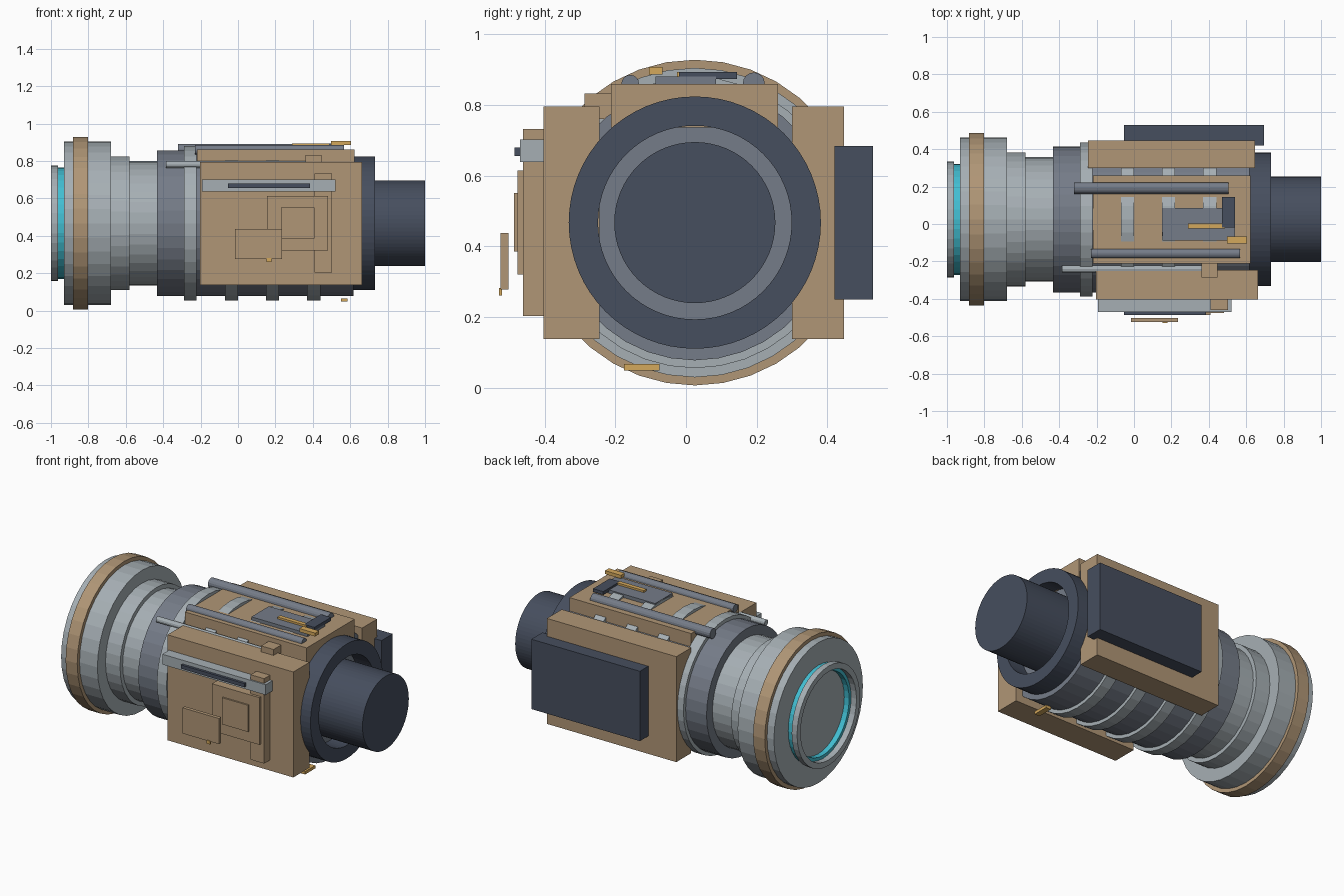
import bpy, bmesh, math

if "Cube" in bpy.data.objects:
    bpy.data.objects.remove(bpy.data.objects["Cube"])

CY, CZ = 0.025, 0.467   # barrel axis (runs along x)


def lin(c):
    c /= 255
    return c / 12.92 if c <= 0.04045 else ((c + 0.055) / 1.055) ** 2.4


def material(name, r, g, b):
    m = bpy.data.materials.new(name)
    m.diffuse_color = (lin(r), lin(g), lin(b), 1)
    m.use_nodes = True
    m.node_tree.nodes["Principled BSDF"].inputs["Base Color"].default_value = m.diffuse_color
    return m


TAN = material("tan", 176, 150, 118)
LIGHT = material("light grey", 166, 175, 180)
MID = material("mid grey", 117, 124, 136)
DARK = material("dark slate", 70, 78, 94)
CYAN = material("cyan", 66, 190, 210)
GOLD = material("gold", 212, 168, 92)


def finish(name, bm, mat):
    bmesh.ops.recalc_face_normals(bm, faces=bm.faces)
    me = bpy.data.meshes.new(name)
    bm.to_mesh(me)
    bm.free()
    me.materials.append(mat)
    ob = bpy.data.objects.new(name, me)
    bpy.context.collection.objects.link(ob)
    return ob


def box(name, mat, x, y, z):
    """Box from (min, max) pairs."""
    bm = bmesh.new()
    bmesh.ops.create_cube(bm, size=1)
    for v in bm.verts:
        v.co = [a[0] if c < 0 else a[1] for a, c in zip((x, y, z), v.co)]
    return finish(name, bm, mat)


def lathe(name, mat, profile, cy=CY, cz=CZ, n=36, closed=False):
    """Revolve (x, radius) points around an x-parallel axis."""
    bm = bmesh.new()
    rings = [[bm.verts.new((x, cy + r * math.sin(2 * math.pi * i / n),
                            cz + r * math.cos(2 * math.pi * i / n)))
              for i in range(n)] for x, r in profile]
    pairs = list(zip(rings, rings[1:]))
    if closed:
        pairs.append((rings[-1], rings[0]))
    else:
        bm.faces.new(rings[0])
        bm.faces.new(rings[-1])
    for a, b in pairs:
        for i in range(n):
            j = (i + 1) % n
            bm.faces.new((a[i], a[j], b[j], b[i]))
    return finish(name, bm, mat)


def rod(name, mat, x0, x1, r, cy=CY, cz=CZ, n=36):
    return lathe(name, mat, [(x0, r), (x1, r)], cy, cz, n)


def tube(name, mat, x0, x1, r, inner, n=36):
    return lathe(name, mat, [(x0, r), (x1, r), (x1, inner), (x0, inner)], n=n, closed=True)


# Front end of the barrel: hollow lip, cyan band, stepped collars
tube("intake_lip", LIGHT, -1.0, -0.963, 0.31, 0.275)
tube("glow_band", CYAN, -0.963, -0.93, 0.297, 0.255)
lathe("stepped_nose", LIGHT, [(-0.93, 0.438), (-0.68, 0.438), (-0.68, 0.358), (-0.58, 0.358),
                              (-0.58, 0.332), (-0.42, 0.332)])
tube("nose_band", TAN, -0.883, -0.803, 0.461, 0.43)

# Main barrel with raised ribs
rod("main_barrel", MID, -0.432, 0.617, 0.39)
for i, (a, b) in enumerate([(-0.288, -0.222), (-0.07, 0.0), (0.15, 0.22), (0.37, 0.44)]):
    tube(f"barrel_rib_{i + 1}", LIGHT, a, b, 0.412, 0.38)

# Rear collar and end cylinder
tube("rear_collar", DARK, 0.615, 0.732, 0.357, 0.274, 64)
rod("rear_cylinder", DARK, 0.6, 1.0, 0.228, n=64)

# Housing blocks
box("front_housing", TAN, (-0.203, 0.664), (-0.404, -0.245), (0.138, 0.795))
box("back_housing", TAN, (-0.246, 0.646), (0.30, 0.447), (0.138, 0.795))
box("top_housing", TAN, (-0.218, 0.622), (-0.212, 0.26), (0.736, 0.86))
box("back_panel", DARK, (-0.053, 0.695), (0.42, 0.53), (0.249, 0.684))

# Top rails, side rod and fittings
rod("top_rail_back", MID, -0.32, 0.505, 0.031, 0.192, 0.861, 16)
rod("top_rail_front", MID, -0.23, 0.567, 0.025, -0.158, 0.86, 16)
rod("side_rod", LIGHT, -0.385, 0.40, 0.018, -0.241, 0.781, 12)
box("rod_bracket", TAN, (0.36, 0.446), (-0.287, -0.205), (0.76, 0.832))
box("top_plate", MID, (0.153, 0.54), (-0.087, 0.085), (0.85, 0.881))
box("top_latch", DARK, (0.47, 0.54), (-0.02, 0.144), (0.873, 0.893))
box("gold_pin_long", GOLD, (0.29, 0.487), (-0.025, 0.002), (0.879, 0.893))
box("gold_pin_short", GOLD, (0.496, 0.605), (-0.105, -0.067), (0.886, 0.907))

# Front face details
box("front_upright", TAN, (0.41, 0.503), (-0.461, -0.4), (0.203, 0.732))
box("front_bar", LIGHT, (-0.193, 0.52), (-0.47, -0.4), (0.638, 0.702))
box("front_bar_slot", DARK, (-0.053, 0.385), (-0.486, -0.465), (0.656, 0.679))
box("front_panel", TAN, (0.155, 0.482), (-0.477, -0.4), (0.32, 0.614))
box("front_panel_inset", TAN, (0.23, 0.41), (-0.487, -0.47), (0.385, 0.551))
box("front_plate", TAN, (-0.016, 0.236), (-0.525, -0.503), (0.277, 0.437))
box("front_plate_pin", GOLD, (0.153, 0.178), (-0.53, -0.521), (0.261, 0.282))

# Small pin under the barrel
box("under_pin", GOLD, (0.55, 0.585), (-0.175, -0.075), (0.048, 0.066))
